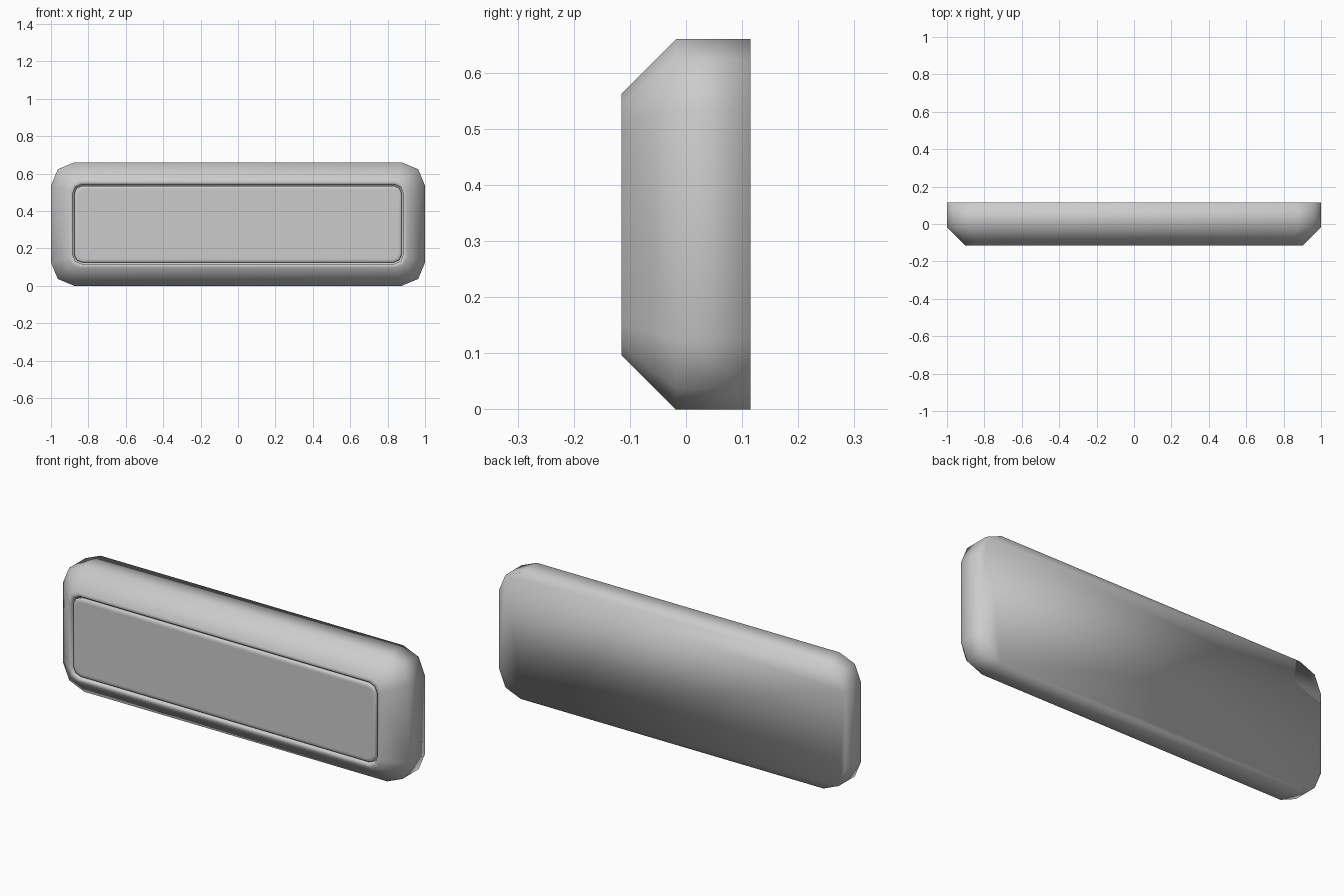
import bpy, bmesh, math

if "Cube" in bpy.data.objects:
    bpy.data.objects.remove(bpy.data.objects["Cube"])

W, H, SEG = 2.0, 0.66, 2


def ring(bm, inset, y, radius):
    """Rounded rectangle loop in the XZ plane, inset from the outer outline."""
    hx, hz = W / 2 - inset - radius, H / 2 - inset - radius
    verts = []
    for i, (sx, sz) in enumerate([(1, 1), (-1, 1), (-1, -1), (1, -1)]):
        for k in range(SEG + 1):
            a = math.pi / 2 * (i + k / SEG)
            verts.append(bm.verts.new((sx * hx + radius * math.cos(a), y,
                                       H / 2 + sz * hz + radius * math.sin(a))))
    return verts


def stacked(name, profile):
    """Join rounded loops (inset, y, radius) into a closed smooth solid."""
    bm = bmesh.new()
    loops = [ring(bm, *p) for p in profile]
    for a, b in zip(loops, loops[1:]):
        n = len(a)
        for i in range(n):
            bm.faces.new((a[i], a[(i + 1) % n], b[(i + 1) % n], b[i]))
    bm.faces.new(loops[0])
    bm.faces.new(loops[-1])
    bmesh.ops.recalc_face_normals(bm, faces=bm.faces)
    for f in bm.faces:
        f.smooth = True
    me = bpy.data.meshes.new(name)
    bm.to_mesh(me)
    bm.free()
    ob = bpy.data.objects.new(name, me)
    bpy.context.collection.objects.link(ob)
    return ob


# Plate body: flat back, straight rim, chamfered front and shallow recess
stacked("plate_body", [
    (0.0, 0.115, 0.125), (0.0, -0.018, 0.125), (0.097, -0.115, 0.055),
    (0.112, -0.115, 0.05), (0.117, -0.111, 0.048), (0.118, -0.095, 0.047),
    (0.135, -0.095, 0.04)])

# Front panel: sits nearly flush in the recess with a thin seam around it
stacked("front_panel", [
    (0.125, -0.094, 0.042), (0.125, -0.109, 0.042),
    (0.131, -0.114, 0.038), (0.145, -0.114, 0.03)])
